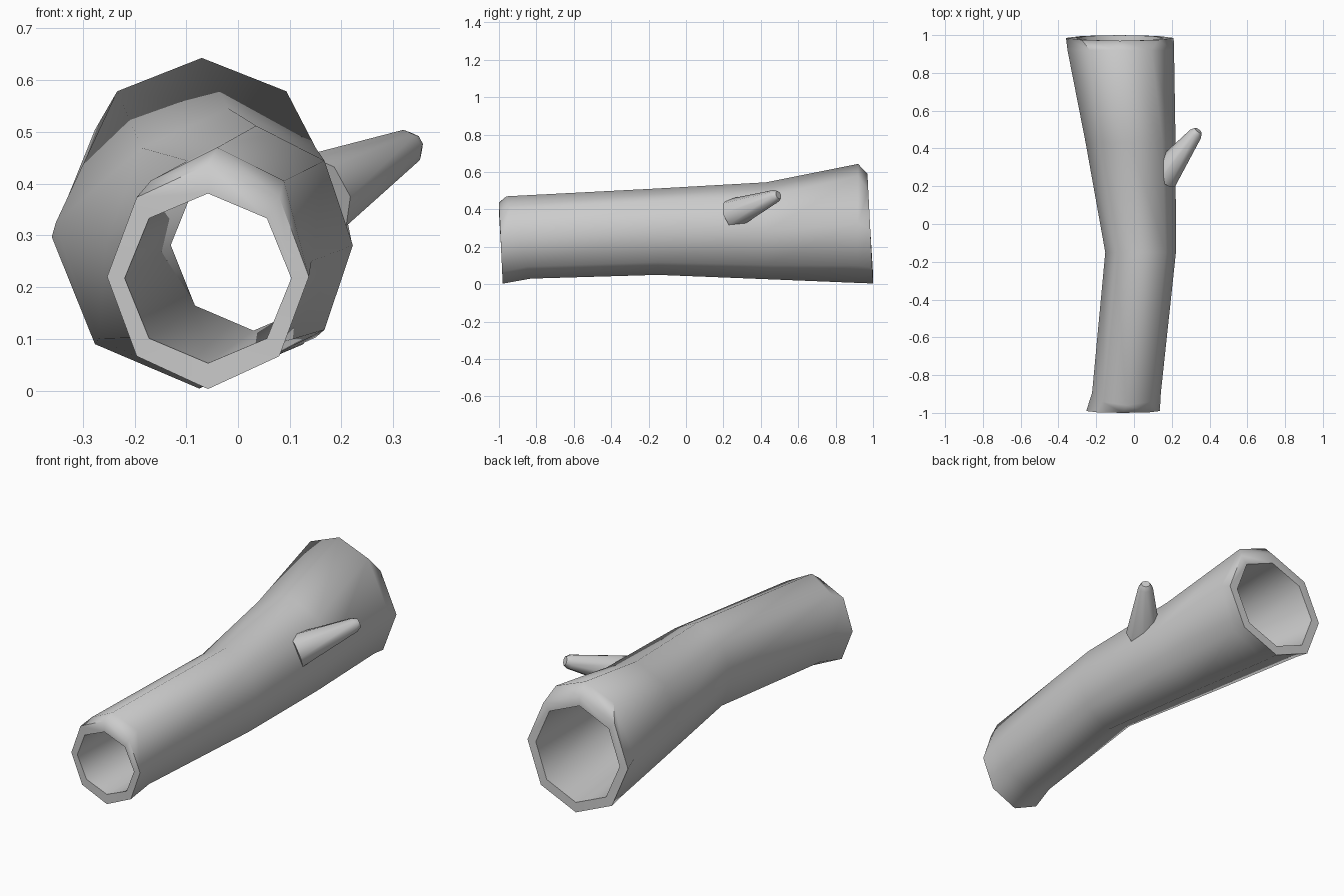
import bpy, bmesh, math
from mathutils import Vector

if "Cube" in bpy.data.objects:
    bpy.data.objects.remove(bpy.data.objects["Cube"])

N = 8


def finish(name, bm, angle):
    bmesh.ops.recalc_face_normals(bm, faces=bm.faces)
    me = bpy.data.meshes.new(name)
    bm.to_mesh(me)
    bm.free()
    ob = bpy.data.objects.new(name, me)
    bpy.context.collection.objects.link(ob)
    bpy.ops.object.select_all(action='DESELECT')
    ob.select_set(True)
    bpy.context.view_layer.objects.active = ob
    bpy.ops.object.shade_smooth_by_angle(angle=math.radians(angle))
    return ob


def bridge(bm, a, b):
    for i in range(N):
        j = (i + 1) % N
        bm.faces.new((a[i], a[j], b[j], b[i]))


# cross-sections: y, tilt (y shift at the top), centre x, centre z, radius x, radius z, top pinch
outer = [
    (-0.99, -0.01, -0.058, 0.220, 0.195, 0.217, 1),
    (-0.895, -0.065, -0.040, 0.250, 0.182, 0.220, 1),
    (-0.15, 0.0, 0.035, 0.281, 0.187, 0.231, 1),
    (0.43, 0.0, -0.018, 0.286, 0.238, 0.259, 1),
    (0.92, 0.0, -0.070, 0.325, 0.282, 0.318, 0.82),
    (0.985, -0.015, -0.075, 0.297, 0.285, 0.293, 1),
]
inner = [
    (0.985, -0.015, -0.075, 0.297, 0.238, 0.242, 1),
    (0.43, 0.0, -0.020, 0.286, 0.200, 0.205, 1),
    (-0.15, 0.0, 0.030, 0.281, 0.160, 0.165, 1),
    (-0.99, -0.01, -0.058, 0.217, 0.161, 0.164, 1),
]

# hollow log: outside skin, rims and inside skin as one closed loop of rings
bm = bmesh.new()
rings = []
for y, tilt, cx, cz, rx, rz, pinch in outer + inner:
    ring = []
    for i in range(N):
        a = math.tau * i / N
        c, s = math.cos(a), math.sin(a)
        if 0.1 < s < 0.9:
            c, s = c * pinch, s + (1 - pinch) * 0.5
        ring.append(bm.verts.new((cx + rx * c, y + tilt * s, cz + rz * s)))
    rings.append(ring)
for k, ring in enumerate(rings):
    bridge(bm, ring, rings[(k + 1) % len(rings)])
finish("hollow_log", bm, 60)

# tapered branch stub with a rounded tip
base, tip = Vector((0.15, 0.25, 0.375)), Vector((0.34, 0.495, 0.477))
axis = (tip - base).normalized()
u = axis.cross(Vector((0, 0, 1))).normalized()
v = u.cross(axis)
bm = bmesh.new()
prev = None
for t, r in ((0, 0.085), (0.93, 0.036), (1.0, 0.022)):
    c = base.lerp(tip, t)
    ring = [bm.verts.new(c + r * (u * math.cos(math.tau * i / N) + v * math.sin(math.tau * i / N)))
            for i in range(N)]
    if prev:
        bridge(bm, prev, ring)
    else:
        bm.faces.new(ring)
    prev = ring
bm.faces.new(prev)
finish("branch_stub", bm, 50)
